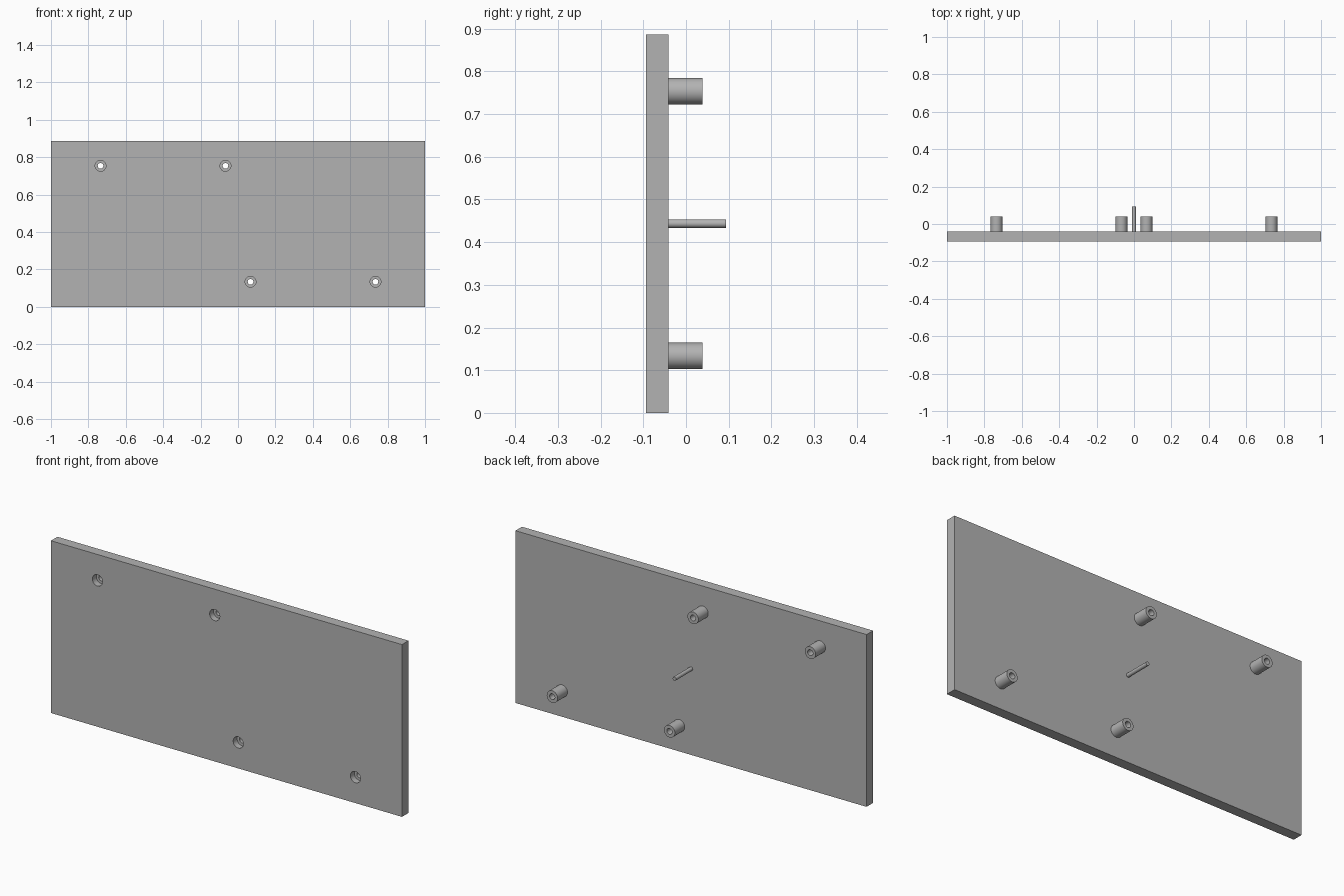
import bpy
import bmesh
import math
from mathutils import Matrix

if "Cube" in bpy.data.objects:
    bpy.data.objects.remove(bpy.data.objects["Cube"], do_unlink=True)

HEIGHT = 0.887
FRONT, BACK = -0.094, -0.041
BOSS_END, PIN_END = 0.039, 0.094
MID = HEIGHT / 2

grey = bpy.data.materials.new("plain grey")
grey.use_nodes = True
colour = (0.45, 0.45, 0.45, 1)
grey.diffuse_color = colour
grey.node_tree.nodes["Principled BSDF"].inputs["Base Color"].default_value = colour


def add_object(name, bm):
    mesh = bpy.data.meshes.new(name)
    bm.normal_update()
    bm.to_mesh(mesh)
    bm.free()
    mesh.materials.append(grey)
    obj = bpy.data.objects.new(name, mesh)
    bpy.context.collection.objects.link(obj)
    return obj


def lathe(name, profile, x, z, sides=48):
    """Revolve (radius, y) points about an axis running front to back."""
    bm = bmesh.new()
    rings = []
    for radius, y in profile:
        ring = []
        for i in range(sides):
            a = 2 * math.pi * i / sides
            ring.append(bm.verts.new((x + radius * math.cos(a), y, z + radius * math.sin(a))))
        rings.append(ring)
    for a, b in zip(rings, rings[1:]):
        for i in range(sides):
            j = (i + 1) % sides
            bm.faces.new((a[i], a[j], b[j], b[i]))
    bm.faces.new(rings[0])
    bm.faces.new(rings[-1])
    bmesh.ops.recalc_face_normals(bm, faces=bm.faces)
    return add_object(name, bm)


def cut(obj, cutter):
    mod = obj.modifiers.new("hole", "BOOLEAN")
    mod.operation = "DIFFERENCE"
    mod.solver = "EXACT"
    mod.object = cutter
    bpy.context.view_layer.objects.active = obj
    bpy.ops.object.modifier_apply(modifier=mod.name)


def shade(obj):
    bpy.ops.object.select_all(action="DESELECT")
    obj.select_set(True)
    bpy.context.view_layer.objects.active = obj
    bpy.ops.object.shade_smooth_by_angle(angle=math.radians(30))


# Flat panel
bm = bmesh.new()
bmesh.ops.create_cube(bm, size=1, matrix=Matrix.Translation((0, (FRONT + BACK) / 2, MID))
                      @ Matrix.Diagonal((2, BACK - FRONT, HEIGHT, 1)))
panel = add_object("panel", bm)

# Rear bosses, each with a stepped screw hole through boss and panel
spots = {"upper_right_outer": (-0.735, 0.31), "upper_right_inner": (-0.067, 0.31),
         "lower_left_inner": (0.067, -0.31), "lower_left_outer": (0.735, -0.31)}
HOLE, RECESS, STEP = 0.015, 0.029, FRONT + 0.032
for name, (x, dz) in spots.items():
    z = MID + dz
    boss = lathe(name + "_boss", [(0.031, BACK - 0.005), (0.031, BOSS_END)], x, z)
    cutter = lathe(name + "_cutter", [(RECESS, FRONT - 0.02), (RECESS, STEP),
                                      (HOLE, STEP), (HOLE, BOSS_END + 0.02)], x, z)
    cut(panel, cutter)
    cut(boss, cutter)
    bpy.data.objects.remove(cutter, do_unlink=True)
    shade(boss)
shade(panel)

# Thin central pin
shade(lathe("centre_pin", [(0.01, BACK - 0.005), (0.01, PIN_END)], 0, MID))
